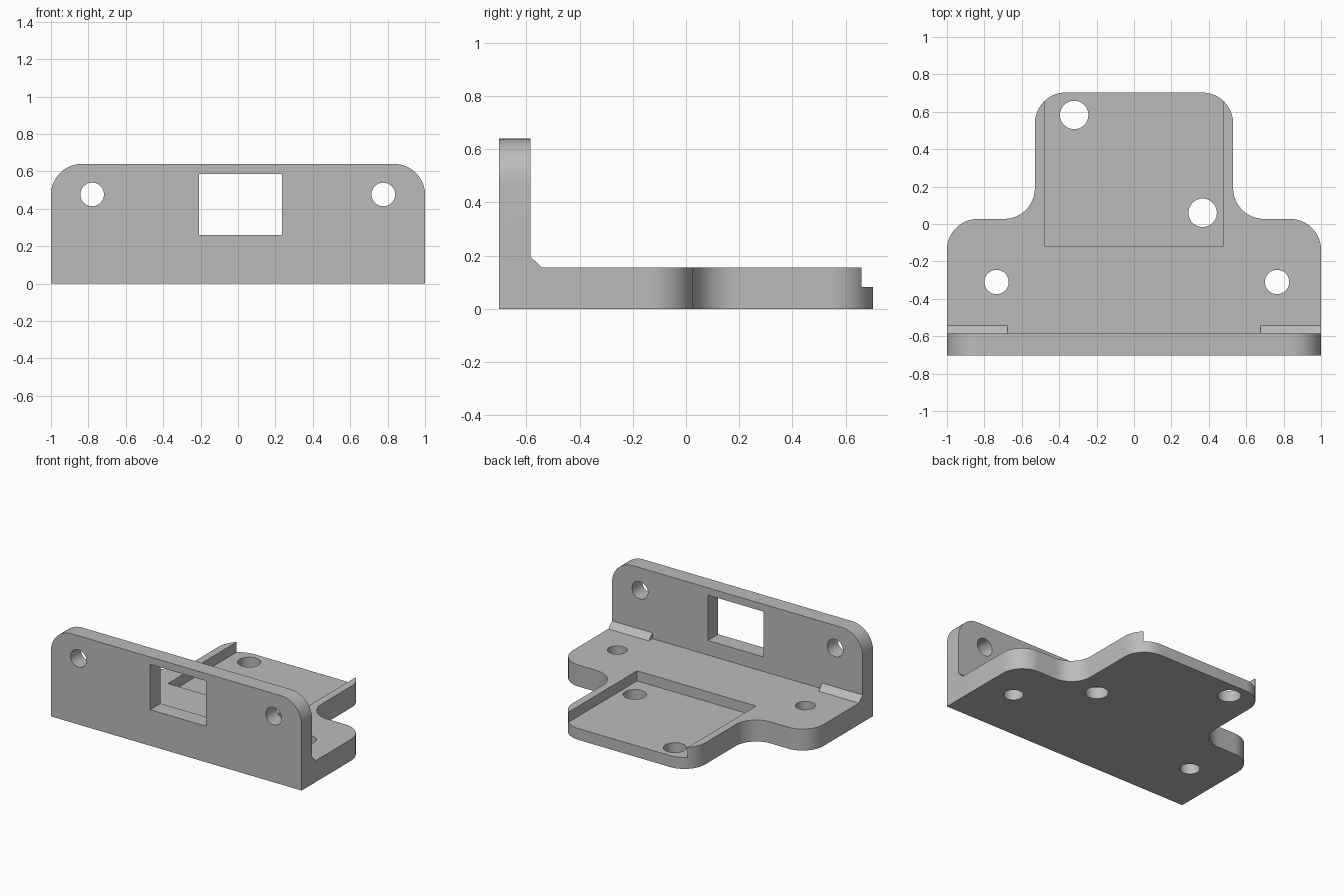
import bpy
import math
from mathutils import Vector, Matrix

cube = bpy.data.objects.get("Cube")
if cube:
    bpy.data.objects.remove(cube, do_unlink=True)

grey = bpy.data.materials.new("light grey")
grey.use_nodes = True
grey.diffuse_color = (0.5, 0.5, 0.5, 1)
grey.node_tree.nodes["Principled BSDF"].inputs["Base Color"].default_value = (0.5, 0.5, 0.5, 1)

# Turns (u, v, depth) into (x, z, y) for shapes drawn on the front
FRONT = Matrix(((1, 0, 0, 0), (0, 0, 1, 0), (0, 1, 0, 0), (0, 0, 0, 1)))
SIDE = Matrix(((0, 0, 1, 0), (1, 0, 0, 0), (0, 1, 0, 0), (0, 0, 0, 1)))
FLAT = Matrix.Identity(4)


def rounded(corners, steps=12):
    """Outline from (u, v, radius) right-angled corners, inner or outer."""
    points = []
    for i, (u, v, r) in enumerate(corners):
        here = Vector((u, v))
        if r == 0:
            points.append(here)
            continue
        a = (Vector(corners[i - 1][:2]) - here).normalized()
        b = (Vector(corners[(i + 1) % len(corners)][:2]) - here).normalized()
        for k in range(steps + 1):
            t = math.pi / 2 * k / steps
            points.append(here + r * (a + b - b * math.cos(t) - a * math.sin(t)))
    return points


def rect(u0, u1, v0, v1):
    return [(u0, v0), (u1, v0), (u1, v1), (u0, v1)]


def circle(u, v, r, n=40):
    return [(u + r * math.cos(2 * math.pi * k / n), v + r * math.sin(2 * math.pi * k / n))
            for k in range(n)]


def prism(name, outline, low, high, frame=FLAT):
    """Extrude an outline between two depths."""
    n = len(outline)
    verts = [frame @ Vector((p[0], p[1], d)) for d in (low, high) for p in outline]
    faces = [tuple(range(n))[::-1], tuple(range(n, 2 * n))]
    faces += [(i, (i + 1) % n, n + (i + 1) % n, n + i) for i in range(n)]
    mesh = bpy.data.meshes.new(name)
    mesh.from_pydata(verts, [], faces)
    if frame is FRONT:
        mesh.flip_normals()
    mesh.materials.append(grey)
    obj = bpy.data.objects.new(name, mesh)
    bpy.context.collection.objects.link(obj)
    return obj


def combine(target, tool, operation):
    mod = target.modifiers.new(operation.lower(), "BOOLEAN")
    mod.operation, mod.solver, mod.object = operation, "EXACT", tool
    bpy.ops.object.select_all(action="DESELECT")
    bpy.context.view_layer.objects.active = target
    target.select_set(True)
    bpy.ops.object.modifier_apply(modifier=mod.name)
    bpy.data.objects.remove(tool, do_unlink=True)


# Base plate with a narrower rounded tongue at the back
R = 0.165
right = [(1, -0.703, 0), (1, 0.027, R), (0.53, 0.027, R), (0.53, 0.703, R)]
left = [(-u, v, r) for u, v, r in reversed(right)]
bracket = prism("mounting_bracket", rounded(right + left), 0, 0.155)

# Upright front plate
upright = rounded([(-1, 0, 0), (1, 0, 0), (1, 0.64, R), (-1, 0.64, R)])
combine(bracket, prism("upright_plate", upright, -0.703, -0.585, FRONT), "UNION")

# Short sloping ribs in the inner corner
rib = [(-0.62, 0.12), (-0.585, 0.12), (-0.54, 0.155), (-0.585, 0.197), (-0.62, 0.197)]
rib = [(-0.62, 0.1), (-0.542, 0.1), (-0.542, 0.155), (-0.585, 0.197), (-0.62, 0.197)]
for low, high in ((-1, -0.677), (0.677, 1)):
    combine(bracket, prism("corner_rib", rib, low, high, SIDE), "UNION")

# Recessed pocket open at the back
combine(bracket, prism("pocket", rect(-0.475, 0.475, -0.12, 0.9), 0.082, 0.3), "DIFFERENCE")

# Holes through the base
for x, y, r in ((-0.735, -0.31, 0.065), (0.765, -0.31, 0.065),
                (-0.32, 0.583, 0.076), (0.367, 0.06, 0.076)):
    combine(bracket, prism("base_hole", circle(x, y, r), -0.1, 0.3), "DIFFERENCE")

# Holes and window through the upright
for x in (-0.78, 0.777):
    combine(bracket, prism("upright_hole", circle(x, 0.477, 0.063), -0.9, -0.4, FRONT), "DIFFERENCE")
combine(bracket, prism("window", rect(-0.208, 0.235, 0.26, 0.587), -0.9, -0.4, FRONT), "DIFFERENCE")

bpy.ops.object.shade_smooth_by_angle(angle=math.radians(30))
